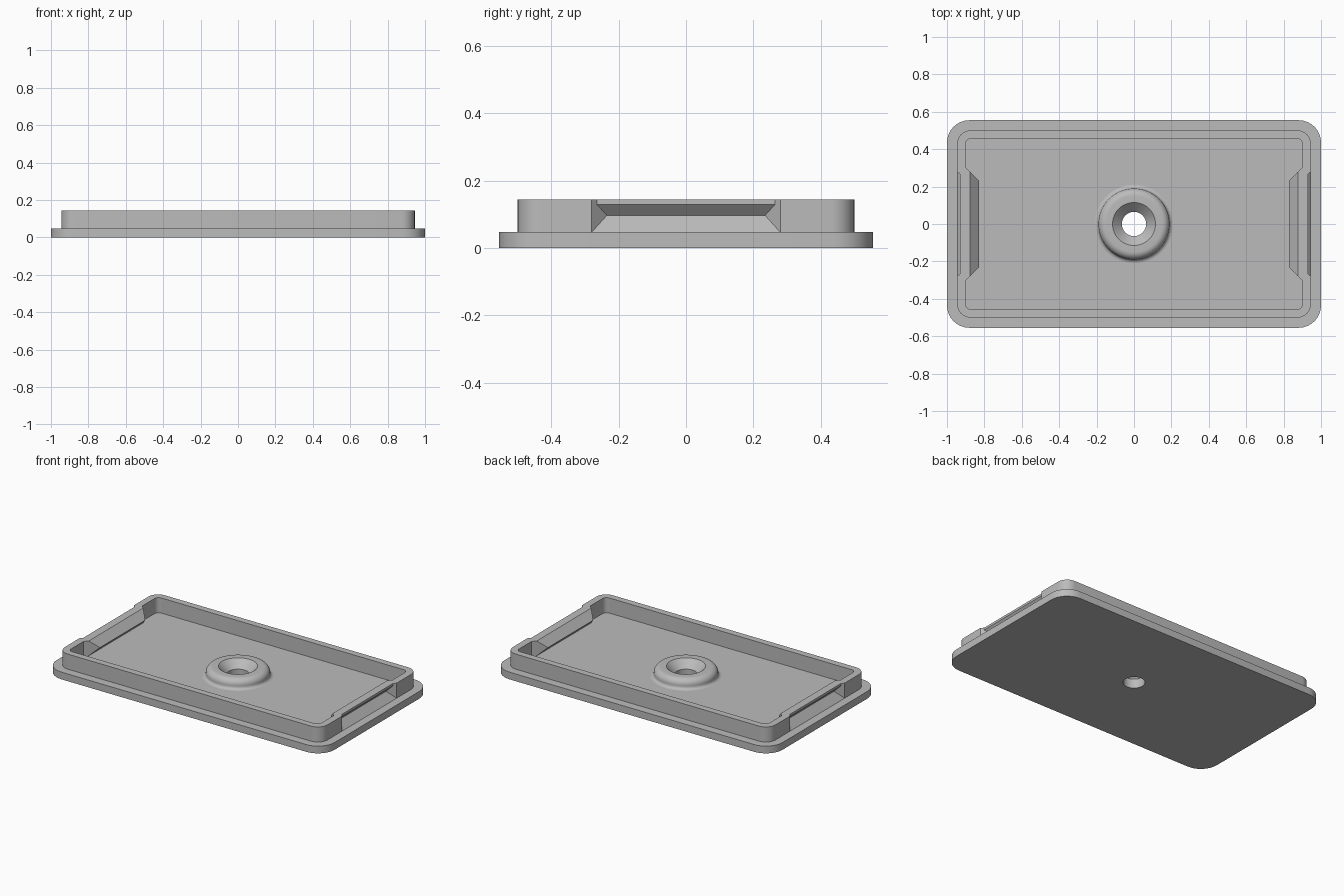
import bpy, bmesh, math

if "Cube" in bpy.data.objects:
    bpy.data.objects.remove(bpy.data.objects["Cube"])

BASE, TOP = 0.047, 0.145      # flange top, rim top
BOSS_R, HOLE_R = 0.21, 0.065

grey = bpy.data.materials.new("light grey")
grey.diffuse_color = (0.5, 0.5, 0.5, 1)
grey.use_nodes = True
grey.node_tree.nodes["Principled BSDF"].inputs["Base Color"].default_value = grey.diffuse_color


def outline(hx, hy, r, z, notch_y=0.28, depth=0.0, seg=8):
    """Rounded rectangle, counter-clockwise, with a 45 degree inward jog on both ends."""
    jog = [(hx, -notch_y), (hx - depth, depth - notch_y),
           (hx - depth, notch_y - depth), (hx, notch_y)]

    def arc(cx, cy, start):
        return [(cx + r * math.cos(start + math.pi / 2 * i / seg),
                 cy + r * math.sin(start + math.pi / 2 * i / seg)) for i in range(seg + 1)]
    half = jog + arc(hx - r, hy - r, 0) + arc(r - hx, hy - r, math.pi / 2)
    return [(s * x, s * y, z) for s in (1, -1) for x, y in half]


def circle(r, z, n=64):
    return [(r * math.cos(2 * math.pi * i / n), r * math.sin(2 * math.pi * i / n), z)
            for i in range(n)]


def loft(bm, loops):
    rings = [[bm.verts.new(p) for p in loop] for loop in loops]
    for a, b in zip(rings, rings[1:]):
        for i in range(len(a)):
            j = (i + 1) % len(a)
            bm.faces.new((a[i], a[j], b[j], b[i]))


def fill_with_hole(bm, outer, inner, up):
    """Flat sheet between two loops."""
    edges = []
    for loop in (outer, inner):
        pts = [p for i, p in enumerate(loop) if math.dist(p, loop[i - 1]) > 1e-6]
        vs = [bm.verts.new(p) for p in pts]
        edges += [bm.edges.new((vs[i - 1], vs[i])) for i in range(len(vs))]
    res = bmesh.ops.triangle_fill(bm, edges=edges, use_beauty=True, normal=(0, 0, up))
    for f in res["geom"]:
        if isinstance(f, bmesh.types.BMFace):
            f.normal_update()
            if f.normal.z * up < 0:
                f.normal_flip()


def finish(bm, name):
    bmesh.ops.remove_doubles(bm, verts=bm.verts, dist=1e-5)
    me = bpy.data.meshes.new(name)
    bm.to_mesh(me)
    bm.free()
    me.materials.append(grey)
    ob = bpy.data.objects.new(name, me)
    bpy.context.collection.objects.link(ob)
    bpy.ops.object.select_all(action='DESELECT')
    ob.select_set(True)
    bpy.context.view_layer.objects.active = ob
    bpy.ops.object.shade_smooth_by_angle(angle=math.radians(30))


def rim_outer(z, depth):
    return outline(0.945, 0.5, 0.07, z, 0.28, depth)


def rim_inner(z, depth):
    return outline(0.90, 0.457, 0.03, z, 0.302, depth)


# Base plate: underside, edge, ledge around the rim, and inner floor
bm = bmesh.new()
plate = [outline(1.0, 0.555, 0.12, z) for z in (0, BASE)]
loft(bm, plate + [rim_outer(BASE, 0)])
fill_with_hole(bm, plate[0], circle(HOLE_R, 0), -1)
fill_with_hole(bm, rim_inner(BASE, 0.02), circle(BOSS_R, BASE), 1)
finish(bm, "base_plate")

# Raised rim, with V-shaped snap grooves on the end walls
bm = bmesh.new()
loft(bm, [rim_outer(BASE, 0), rim_outer(0.097, 0.045), rim_outer(0.13, 0.015),
          rim_outer(TOP, 0.015), rim_inner(TOP, 0.022), rim_inner(0.097, 0.07),
          rim_inner(BASE, 0.02)])
finish(bm, "snap_rim")

# Screw boss: fillet, rounded shoulder, countersink and bore
bm = bmesh.new()
profile = [(BOSS_R - 0.02 * math.sin(t), BASE + 0.02 * (1 - math.cos(t)))
           for t in (math.pi / 2 * i / 5 for i in range(6))]
profile += [(0.15 + 0.04 * math.cos(t), 0.07 + 0.04 * math.sin(t))
            for t in (math.pi / 2 * i / 8 for i in range(9))]
profile += [(0.115, 0.11), (HOLE_R, 0.06), (HOLE_R, 0)]
loft(bm, [circle(r, z) for r, z in profile])
finish(bm, "screw_boss")
